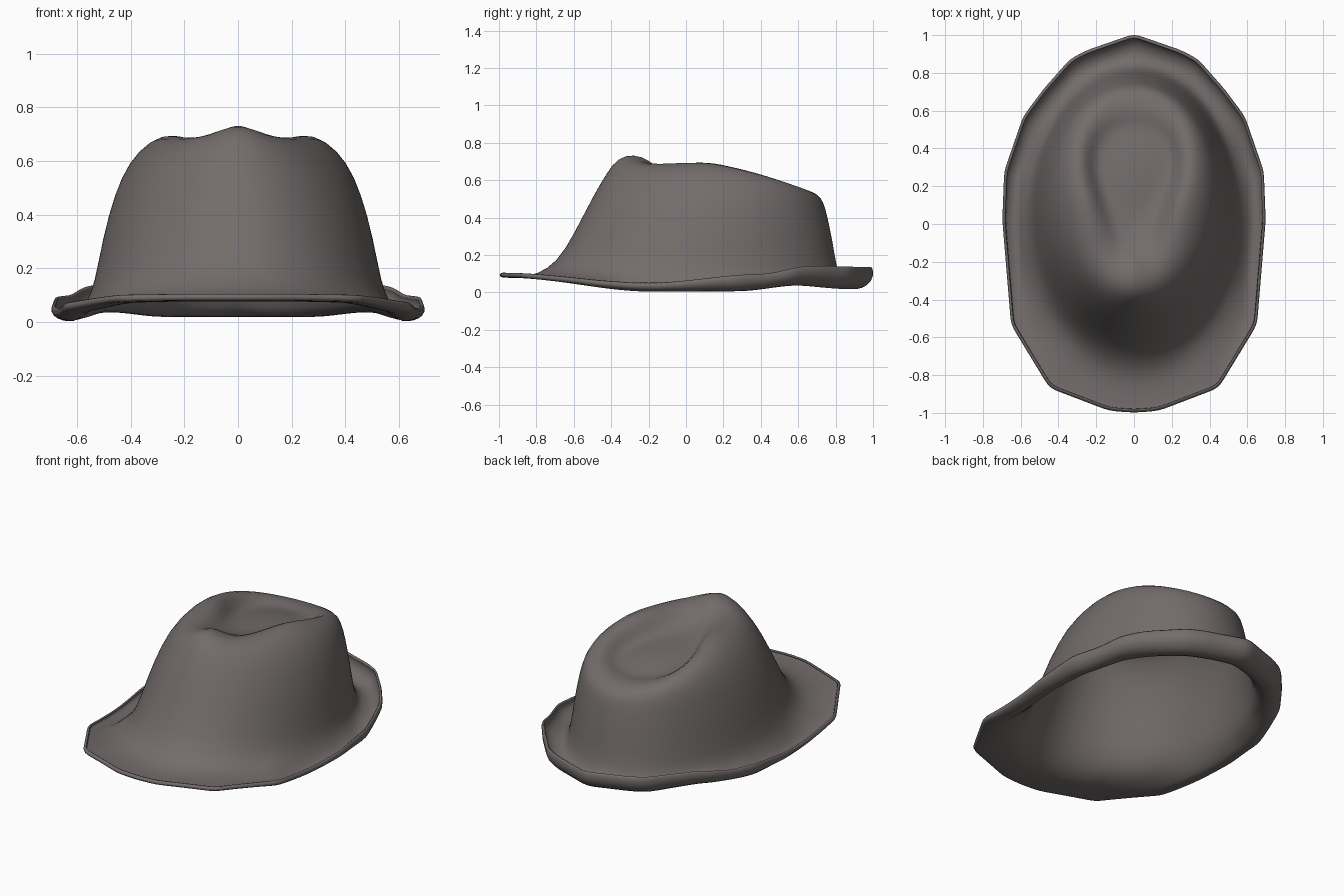
import bpy, bmesh, math

if "Cube" in bpy.data.objects:
    bpy.data.objects.remove(bpy.data.objects["Cube"])

felt = bpy.data.materials.new("grey_brown_felt")
felt.diffuse_color = (0.17, 0.15, 0.147, 1)
felt.use_nodes = True
felt.node_tree.nodes["Principled BSDF"].inputs["Base Color"].default_value = felt.diffuse_color

# Faceted brim outline (right half, front to back), mirrored for the left
HALF = [(0, -.998), (.13, -.988), (.445, -.868), (.647, -.535), (.693, .02), (.683, .28),
        (.583, .57), (.475, .715), (.335, .873), (.25, .918), (0, 1.005)]


def split_outline(pts, step=.055):
    out = []
    for (ax, ay), (bx, by) in zip(pts, pts[1:]):
        n = max(1, round(math.hypot(bx - ax, by - ay) / step))
        out += [(ax + (bx - ax) * i / n, ay + (by - ay) * i / n) for i in range(n)]
    return out + [pts[-1]]


right = split_outline(HALF)
outline = right + [(-x, y) for x, y in right[-2:0:-1]]


def lookup(table, y):
    """Smooth interpolation of brim height along the hat's length."""
    y = min(max(y, table[0][0]), table[-1][0])
    for (a, za), (b, zb) in zip(table, table[1:]):
        if y <= b:
            t = (y - a) / (b - a)
            return za + (zb - za) * t * t * (3 - 2 * t)


LIP_TOP = [(-1, .094), (-.2, .042), (.4, .092), (.68, .137), (1, .13)]
BRIM_LOW = [(-1, .088), (-.2, .012), (.3, .013), (.65, .044), (.92, .025), (1, .025)]


def brim_ring(scale, mix):
    """Ring following the outline; mix 0 = brim floor, 1 = top of the curled lip."""
    return [(x * scale, y * scale,
             lookup(BRIM_LOW, y) * (1 - mix) + lookup(LIP_TOP, y) * mix) for x, y in outline]


def crown_ring(w, yf, yb, zf, zs, zb, taper=0, pinch=0):
    """Oval ring: half width, front/back y, front/side/back z, teardrop taper, front pinch."""
    ring = []
    for x, y in outline:
        phi = math.atan2(x / .69, -y)
        c, s = math.cos(phi), math.sin(phi)
        z = zs + c * (zf - zb) / 2 + c * c * ((zf + zb) / 2 - zs)
        if c > 0:
            z -= pinch * math.sin(2 * phi) ** 2
        ring.append((w * s * (1 - taper * c), (yf + yb) / 2 - c * (yb - yf) / 2, z))
    return ring


rings = [
    # curled lip and brim
    brim_ring(.982, 1), brim_ring(.993, .85), brim_ring(.987, .4), brim_ring(.94, .04), brim_ring(.89, .02),
    # crown flare and walls
    crown_ring(.565, -.80, .835, .093, .07, .052),
    crown_ring(.535, -.69, .805, .16, .14, .13),
    crown_ring(.505, -.60, .785, .31, .31, .27),
    crown_ring(.46, -.495, .755, .52, .48, .41, .03),
    crown_ring(.405, -.42, .735, .645, .60, .485, .12),
    # pinched rim
    crown_ring(.335, -.365, .705, .72, .67, .525, .28, .022),
    crown_ring(.265, -.28, .645, .74, .695, .55, .42, .05),
    # teardrop groove and raised middle
    crown_ring(.215, -.20, .575, .71, .65, .555, .5, .045),
    crown_ring(.18, -.12, .52, .64, .585, .54, .5),
    crown_ring(.12, .02, .44, .595, .585, .565, .3),
]

bm = bmesh.new()
loops = [[bm.verts.new(p) for p in ring] for ring in rings]
n = len(outline)
for low, high in zip(loops, loops[1:]):
    for i in range(n):
        j = (i + 1) % n
        bm.faces.new((low[i], low[j], high[j], high[i]))
center = bm.verts.new((0, .23, .595))
for i in range(n):
    bm.faces.new((loops[-1][i], loops[-1][(i + 1) % n], center))
for f in bm.faces:
    f.smooth = True

mesh = bpy.data.meshes.new("hat")
bm.to_mesh(mesh)
bm.free()
hat = bpy.data.objects.new("hat", mesh)
bpy.context.collection.objects.link(hat)
mesh.materials.append(felt)

# Smooth the felt, then give it a thin hollow shell
sub = hat.modifiers.new("smooth", 'SUBSURF')
sub.levels = sub.render_levels = 1
shell = hat.modifiers.new("thickness", 'SOLIDIFY')
shell.thickness = .011
shell.offset = -1
